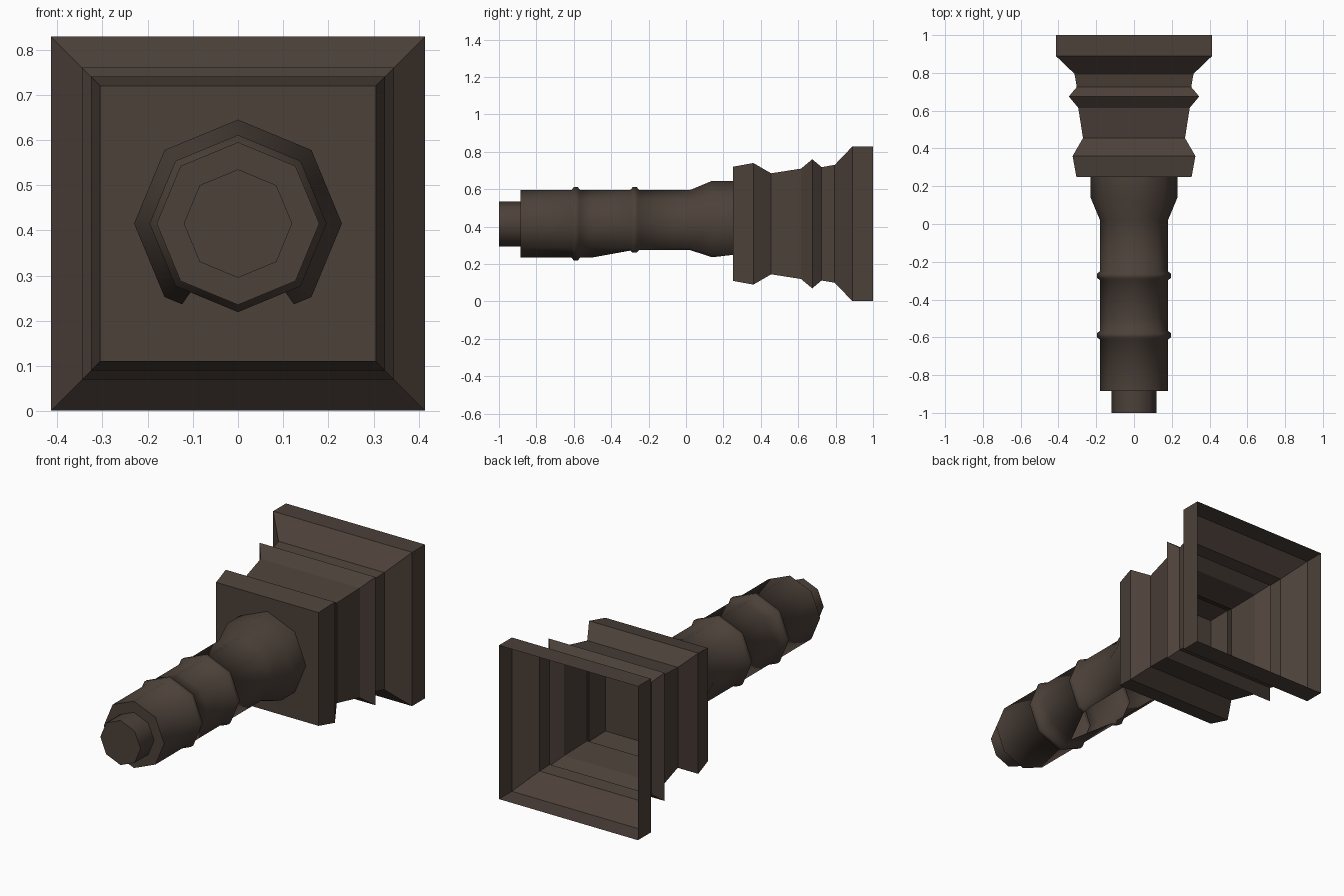
import bpy, bmesh, math

if "Cube" in bpy.data.objects:
    bpy.data.objects.remove(bpy.data.objects["Cube"])

CZ = 0.415  # height of the common axis

brown = bpy.data.materials.new("dark brown")
brown.diffuse_color = (0.072, 0.052, 0.041, 1)
brown.use_nodes = True
brown.node_tree.nodes["Principled BSDF"].inputs["Base Color"].default_value = brown.diffuse_color


def make_lathe(name, rows, row_points, smooth):
    """Loft a list of cross-sections along y, capped at the front only."""
    bm = bmesh.new()
    loops = [[bm.verts.new(p) for p in row_points(*row)] for row in rows]
    bm.faces.new(loops[0][:-1])
    for near, far in zip(loops, loops[1:]):
        for k in range(len(near) - 1):
            bm.faces.new((near[k], far[k], far[k + 1], near[k + 1]))
    bmesh.ops.remove_doubles(bm, verts=bm.verts, dist=0.0005)
    mesh = bpy.data.meshes.new(name)
    bm.to_mesh(mesh)
    bm.free()
    mesh.materials.append(brown)
    obj = bpy.data.objects.new(name, mesh)
    bpy.context.collection.objects.link(obj)
    if smooth:
        bpy.context.view_layer.objects.active = obj
        obj.select_set(True)
        bpy.ops.object.shade_smooth_by_angle(angle=math.radians(60))
        obj.select_set(False)
    return obj


def square(y, half):
    pts = [(half, -half), (half, half), (-half, half), (-half, -half), (half, -half)]
    return [(x, y, CZ + z) for x, z in pts]


def octagon(y, radius, gap=0.0):
    """Octagon whose lowest corner is opened by a share of its two edges."""
    pts = []
    for k in range(9):
        a = math.radians(-90 + 45 * k)
        pts.append((radius * math.cos(a), radius * math.sin(a)))
    for end, side in ((0, 1), (8, 7)):
        (x0, z0), (x1, z1) = pts[end], pts[side]
        pts[end] = (x0 + (x1 - x0) * gap, z0 + (z1 - z0) * gap)
    return [(x, y, CZ + z) for x, z in pts]


# Stepped square socket, closed at the front and open at the back
make_lathe("square_socket", [
    (0.25, 0.305), (0.36, 0.325), (0.455, 0.27), (0.615, 0.295), (0.675, 0.345),
    (0.725, 0.303), (0.795, 0.315), (0.89, 0.414), (1.0, 0.414)], square, False)

# Octagonal shaft with tip, two raised bands, flared collar and underside slot
make_lathe("shaft", [
    (-1.0, 0.12), (-0.885, 0.12), (-0.885, 0.18),
    (-0.612, 0.18), (-0.60, 0.196), (-0.578, 0.196), (-0.566, 0.18),
    (-0.50, 0.18),
    (-0.297, 0.18, 0.70), (-0.285, 0.196, 0.72), (-0.263, 0.196, 0.74), (-0.251, 0.18, 0.75),
    (0.02, 0.18, 0.76), (0.14, 0.23, 0.76), (0.25, 0.23, 0.95)], octagon, True)
